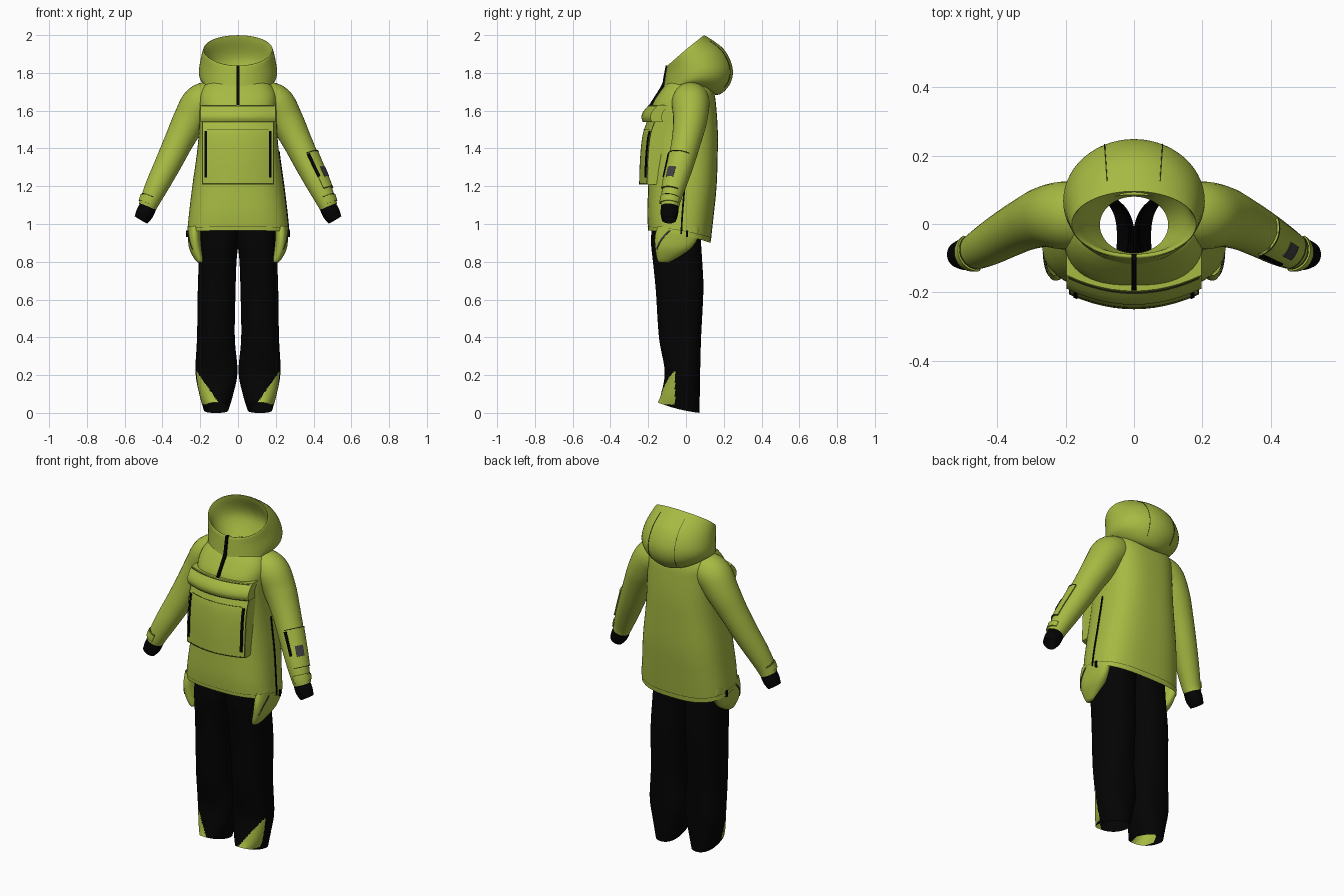
import bpy, bmesh, math
from mathutils import Vector

if "Cube" in bpy.data.objects:
    bpy.data.objects.remove(bpy.data.objects["Cube"])


def material(name, rgb):
    m = bpy.data.materials.new(name)
    m.use_nodes = True
    m.diffuse_color = (*rgb, 1)
    b = m.node_tree.nodes["Principled BSDF"]
    b.inputs["Base Color"].default_value = (*rgb, 1)
    b.inputs["Roughness"].default_value = 0.8
    return m


LIME = material("lime_fabric", (0.38, 0.49, 0.055))
BLACK = material("black_fabric", (0.001, 0.001, 0.001))
GREY = material("grey_patch", (0.05, 0.05, 0.055))
SEAM = material("dark_olive_seam", (0.05, 0.065, 0.01))


def finish(name, bm, mats):
    bmesh.ops.recalc_face_normals(bm, faces=bm.faces[:])
    me = bpy.data.meshes.new(name)
    bm.to_mesh(me)
    bm.free()
    ob = bpy.data.objects.new(name, me)
    bpy.context.collection.objects.link(ob)
    for m in mats:
        me.materials.append(m)
    bpy.ops.object.select_all(action='DESELECT')
    ob.select_set(True)
    bpy.context.view_layer.objects.active = ob
    bpy.ops.object.shade_smooth_by_angle(angle=math.radians(40))


def spline(rows, t):
    """Smooth value at t (0 to 1) through equally spaced rows."""
    f = min(max(t, 0), 1) * (len(rows) - 1)
    i = min(int(f), len(rows) - 2)
    f -= i
    a, b, c, d = (rows[min(max(k, 0), len(rows) - 1)] for k in range(i - 1, i + 3))
    return [q + f * ((r - p) / 2 + f * (p - 2.5 * q + 2 * r - s / 2 + f * (1.5 * (q - r) + (s - p) / 2)))
            for p, q, r, s in zip(a, b, c, d)]


def tube(name, surf, mats, nv=40, nu=56, rule=None):
    """Open tube from surf(angle, t)."""
    bm = bmesh.new()
    rings = [[bm.verts.new(surf(2 * math.pi * u / nu, v / nv)) for u in range(nu)] for v in range(nv + 1)]
    for r, s in zip(rings, rings[1:]):
        for u in range(nu):
            w = (u + 1) % nu
            f = bm.faces.new((r[u], r[w], s[w], s[u]))
            if rule and rule(f.calc_center_median()):
                f.material_index = 1
    finish(name, bm, mats)


def patch(name, surf, u0, u1, v0, v1, off, mat, depth=0.005, n=12):
    """Raised plate lying on surf(u, v, offset), with walls going down to -depth."""
    bm = bmesh.new()

    def grid(o):
        return [[bm.verts.new(surf(u0 + (u1 - u0) * i / n, v0 + (v1 - v0) * j / n, o))
                 for i in range(n + 1)] for j in range(n + 1)]
    top, low = grid(off), grid(-depth)
    for g in (top, low):
        for j in range(n):
            for i in range(n):
                bm.faces.new((g[j][i], g[j][i + 1], g[j + 1][i + 1], g[j + 1][i]))
    for k in range(n):
        for j in (0, n):
            bm.faces.new((top[j][k], top[j][k + 1], low[j][k + 1], low[j][k]))
            bm.faces.new((top[k][j], top[k + 1][j], low[k + 1][j], low[k][j]))
    finish(name, bm, [mat])


def R(rx, yf, yb, z, side=0, back=0, cx=0):
    return (cx, rx, yf, yb, z, z + side, z + back)


def shell(rows, power=2, sx=1):
    """Surface through horizontal, tiltable rounded rings."""
    def surf(a, t, off=0):
        cx, rx, yf, yb, zf, zs, zb = spline(rows, t)
        c, s = (math.copysign(abs(q) ** (2 / power), q) for q in (math.cos(a), math.sin(a)))
        return (sx * (cx + (rx + off) * c), (yf + yb) / 2 + ((yb - yf) / 2 + off) * s,
                zs + (zb - zf) / 2 * s + ((zb + zf) / 2 - zs) * s * s)
    return surf


# Jacket body
body = shell([R(.27, -.2, .13, .965, -.02, -.065), R(.26, -.205, .145, 1.06, -.01, -.03),
              R(.242, -.2, .162, 1.2), R(.217, -.195, .168, 1.38), R(.207, -.19, .168, 1.5),
              R(.207, -.182, .16, 1.62), R(.203, -.145, .15, 1.69), R(.17, -.105, .125, 1.742),
              R(.125, -.09, .085, 1.755)], 2.7)
tube("jacket_body", body, [LIME])
tube("hem_seam", lambda a, t: body(a, .036 + .003 * t, .0015), [SEAM], nv=1)

# Hood: lining up from the neck, over the rim, and down the outside
hood = shell([R(.1, -.085, .08, 1.73), R(.15, -.092, .14, 1.78, .05, .08),
              R(.176, -.088, .1, 1.83, .08, .15), R(.185, -.1, .106, 1.836, .083, .158),
              R(.2, -.107, .2, 1.8, .06, .125), R(.207, -.112, .246, 1.765, .04, .065),
              R(.2, -.118, .235, 1.725, .04, .02), R(.178, -.13, .175, 1.69, .05, -.005),
              R(.14, -.11, .1, 1.67, .05, .03)])
tube("hood", hood, [LIME], nv=48)
for k, a in enumerate((1.15, 1.99)):
    patch("hood_seam_%d" % k, hood, a, a + .014, .42, .8, .002, SEAM, .003)


# Front pocket, flap and zips
def front(rows, bow=1.2):
    """Bowed front surface from (z, y) rows; u is x, v is 0 to 1 up the rows."""
    def surf(x, t, off):
        z, y = spline(rows, t)
        return (x, y + bow * x * x - off, z)
    return surf


chest = front([(1.21, -.248), (1.35, -.243), (1.47, -.23), (1.55, -.205), (1.63, -.188)])
patch("chest_pocket", chest, -.19, .19, 0, .95, 0, LIME, .075, 24)
flap = front([(1.54, -.228), (1.565, -.236), (1.595, -.226), (1.63, -.196)])
patch("pocket_flap", flap, -.198, .198, 0, 1, 0, LIME, .06)
patch("flap_lower_seam", flap, -.192, .192, 0, .07, .0015, SEAM)
patch("flap_upper_seam", flap, -.192, .192, .9, .95, .0015, SEAM)
patch("pocket_fold", chest, -.165, .165, .575, .583, .0015, SEAM)
patch("pocket_base_seam", chest, -.188, .188, .005, .02, .0015, SEAM)
for sx, side in ((1, "left"), (-1, "right")):
    patch(side + "_pocket_zip", chest, sx * .165, sx * .177, .08, .56, .006, BLACK)
    patch(side + "_pocket_seam", chest, sx * .185, sx * .189, .02, .74, .0015, SEAM)
neck = front([(1.63, -.188), (1.69, -.15), (1.74, -.12), (1.78, -.112), (1.84, -.1)], 0)
patch("neck_zip", neck, -.008, .008, 0, 1, .007, BLACK, .012)


# Sleeves and cuffs
def limb(path, sx):
    """Round surface around a path of x, y, z, radius."""
    def surf(a, t, off=0):
        x, y, z, r = spline(path, t)
        e = .02
        d = (Vector(spline(path, t + e)[:3]) - Vector(spline(path, t - e)[:3])).normalized()
        out = d.cross(Vector((0, 1, 0))).normalized()
        back = out.cross(d)
        p = Vector((x, y, z)) + (out * math.cos(a) + back * math.sin(a)) * (r + off)
        return (sx * p.x, p.y, p.z)
    return surf


ARM = [(.12, .025, 1.665, .09), (.195, .025, 1.64, .1), (.255, .022, 1.55, .09),
       (.312, .002, 1.44, .078), (.37, -.028, 1.32, .07), (.425, -.06, 1.21, .062),
       (.463, -.08, 1.13, .053), (.48, -.085, 1.09, .048)]
CUFF = [(.465, -.084, 1.115, .043), (.492, -.088, 1.06, .047), (.514, -.09, 1.022, .038)]

# Trousers
LEG = [R(.101, -.18, .08, 1, cx=.099), R(.104, -.185, .08, .9, cx=.102),
       R(.1, -.175, .086, .8, cx=.108), R(.1, -.16, .092, .65, cx=.113),
       R(.1, -.143, .08, .4, cx=.117), R(.111, -.113, .075, .22, cx=.114),
       R(.09, -.132, .073, .1, cx=.115), R(.066, -.15, .072, .055, -.035, -.055, cx=.116)]
BAG = [R(.035, -.15, .07, .99, cx=.23), R(.035, -.165, .065, .93, cx=.23),
       R(.035, -.162, .02, .865, cx=.222), R(.02, -.15, -.075, .805, cx=.203),
       R(.003, -.13, -.11, .795, cx=.2)]


def gusset(p):
    """Ankle panel on the outer front of the hem."""
    return .045 < p.z < .215 and p.y < -.058 and abs(p.x) > .065 + .7 * p.z


for sx, side in ((1, "left"), (-1, "right")):
    sleeve = limb(ARM, sx)
    tube(side + "_sleeve", sleeve, [LIME], nu=32)
    tube(side + "_cuff", limb(CUFF, sx), [BLACK], nv=10, nu=32)
    patch(side + "_cuff_strap", sleeve, -1.7, .9, .85, .93, .006, LIME)
    patch(side + "_strap_seam", sleeve, -1.7, .9, .838, .844, .002, SEAM)

    tube(side + "_trouser_leg", shell(LEG, 2.4, sx), [BLACK, LIME], nv=130, nu=110, rule=gusset)
    bag = shell(BAG, 2.3, sx)
    tube(side + "_hip_pocket", bag, [LIME], nv=20, nu=40)
    # Slanted zip on the hip pocket, and pull tab at the jacket hem
    patch(side + "_hip_zip", lambda u, v, o: bag(-1.15 + u + .75 * v, .5 - .38 * v, o),
          0, .11, 0, 1, .003, GREY)
    patch(side + "_vent_pull", lambda u, v, o: (sx * (.262 + o), u, v), 0, .01, .93, .965, .012, BLACK)

# Side vent zip on the left of the jacket
patch("vent_zip", body, .01, .035, .01, .38, .004, BLACK)

# Left sleeve pocket with zip and square patch
sleeve = limb(ARM, 1)
patch("sleeve_pocket", sleeve, -1.3, .5, .53, .78, .006, LIME)
patch("sleeve_pocket_zip", sleeve, -1.34, -1.14, .54, .69, .01, BLACK)
patch("sleeve_badge", sleeve, -.8, -.15, .635, .7, .009, GREY)
for k, v in enumerate((.53, .775)):
    patch("sleeve_pocket_seam_%d" % k, sleeve, -1.3, .5, v, v + .005, .008, SEAM)
